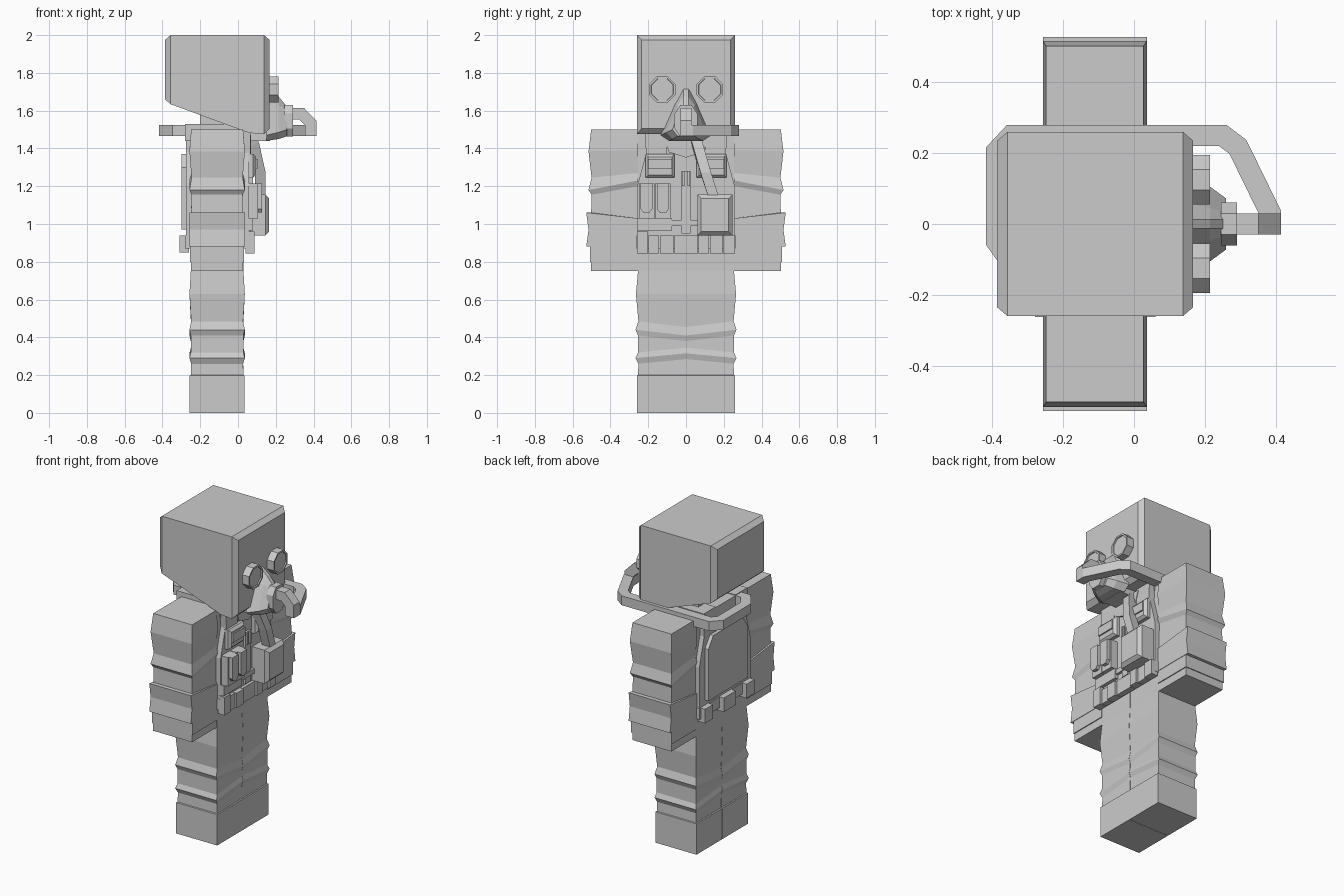
import bpy, bmesh, math
from mathutils import Vector

mat = bpy.data.materials.new("plain_grey")
mat.diffuse_color = (0.6, 0.6, 0.6, 1)


def finish(name, bm):
    bmesh.ops.recalc_face_normals(bm, faces=bm.faces)
    me = bpy.data.meshes.new(name)
    bm.to_mesh(me)
    bm.free()
    me.materials.append(mat)
    ob = bpy.data.objects.new(name, me)
    bpy.context.collection.objects.link(ob)
    return ob


def loft(name, rings, mirror=False):
    """Skin a list of equal-length point rings and cap both ends."""
    bm = bmesh.new()
    vs = [[bm.verts.new(p) for p in r] for r in rings]
    n = len(vs[0])
    for a, b in zip(vs, vs[1:]):
        for i in range(n):
            bm.faces.new((a[i], a[(i + 1) % n], b[(i + 1) % n], b[i]))
    bm.faces.new(vs[0])
    bm.faces.new(vs[-1])
    ob = finish(name, bm)
    if mirror:
        m = ob.modifiers.new("mirror", 'MIRROR')
        m.use_axis = (False, True, False)
    return ob


def rect(x0, x1, y0, y1, z):
    return [(x0, y0, z), (x1, y0, z), (x1, y1, z), (x0, y1, z)]


def box(name, x0, x1, y0, y1, z0, z1, mirror=False):
    return loft(name, [rect(x0, x1, y0, y1, z0), rect(x0, x1, y0, y1, z1)], mirror)


def plate(name, x0, x1, outline, mirror=False):
    """Extrude a (y, z) outline along x."""
    return loft(name, [[(x, y, z) for y, z in outline] for x in (x0, x1)], mirror)


def pouch(name, x0, x1, y0, y1, z0, z1, c=0.015):
    """Box with a front face chamfered inwards."""
    def ring(x, d):
        return [(x, y0 + d, z0 + d), (x, y1 - d, z0 + d), (x, y1 - d, z1 - d), (x, y0 + d, z1 - d)]
    s = c if x1 > x0 else -c
    return loft(name, [ring(x0, 0), ring(x1 - s, 0), ring(x1, c)])


def tube(name, path, ref, r):
    """Sweep a square section with mitred corners along a path."""
    pts, ref, rings = [Vector(p) for p in path], Vector(ref), []
    for i, p in enumerate(pts):
        a = (p - pts[i - 1]).normalized() if i else (pts[1] - p).normalized()
        b = (pts[i + 1] - p).normalized() if i < len(pts) - 1 else a
        t = (a + b).normalized()
        side = ref.cross(t).normalized() * r / max(t.dot(a), 0.5)
        up = ref * r
        rings.append([p + side + up, p - side + up, p - side - up, p + side - up])
    return loft(name, rings)


# limbs: rings of (outer z, inner z, swelling) so the cloth folds slant
def limb(name, y_in, y_out, rows):
    rings = []
    for zo, zi, g in rows:
        gx = min(g, 0.011)
        x0, x1, y1 = -0.246 - gx, 0.025 + gx, y_out + g
        rings.append([(x0, y_in, zi), (x1, y_in, zi), (x1, y1, zo), (x0, y1, zo)])
    return loft(name, rings, True)


limb("arms", 0.255, 0.5, [
    (0.75, 0.75, 0.002), (0.80, 0.80, 0.002), (0.80, 0.80, 0.008), (0.88, 0.88, 0.008),
    (0.88, 0.88, 0.028), (0.97, 0.96, 0.016), (1.06, 1.03, 0.028), (1.06, 1.03, 0.002),
    (1.155, 1.20, 0.0), (1.18, 1.23, 0.016), (1.245, 1.27, 0.0), (1.385, 1.39, 0.016),
    (1.5, 1.5, 0.002)])
limb("legs", 0.001, 0.25, [
    (0, 0, 0.01), (0.197, 0.197, 0.01), (0.2, 0.2, 0.004), (0.26, 0.285, 0.002),
    (0.29, 0.315, 0.017), (0.32, 0.345, 0.004), (0.41, 0.38, 0.004), (0.44, 0.41, 0.017),
    (0.485, 0.455, 0.002), (0.63, 0.63, 0.015), (0.75, 0.75, 0.004), (0.88, 0.88, 0.004)])

# torso and neck
box("torso", -0.245, 0.025, -0.255, 0.255, 0.84, 1.5)
box("neck", -0.2, 0.04, -0.16, 0.16, 1.45, 1.58)

# head, lofted from back to front with chamfered ends and slanted underside
loft("head", [[(x, -w, b), (x, w, b), (x, w, t), (x, -w, t)] for x, w, b, t in (
    (-0.386, 0.235, 1.66, 1.975), (-0.357, 0.26, 1.634, 2.0), (0.06, 0.26, 1.482, 2.0),
    (0.138, 0.26, 1.476, 2.0), (0.167, 0.235, 1.505, 1.975))])

# goggle lenses: octagonal rims with a recessed glass
for s in (-1, 1):
    rings = []
    for x, r in ((0.16, 0.075), (0.215, 0.075), (0.215, 0.064), (0.208, 0.062)):
        rings.append([(x, s * 0.125 + r * math.cos(math.pi * (i + .5) / 4),
                       1.712 + r * math.sin(math.pi * (i + .5) / 4)) for i in range(8)])
    loft("goggle_lens", rings)


# mask snout and breathing valve
def sym(x, half):
    return [(x, y, z) for y, z in half] + [(x, -y, z) for y, z in reversed(half)]


loft("mask_snout", [
    sym(0.15, [(0.012, 1.73), (0.06, 1.64), (0.135, 1.47), (0.09, 1.44)]),
    sym(0.215, [(0.012, 1.675), (0.045, 1.63), (0.105, 1.485), (0.07, 1.45)]),
    sym(0.26, [(0.012, 1.62), (0.035, 1.60), (0.072, 1.50), (0.045, 1.465)])])
loft("mask_valve", [sym(x, [(0.03, 1.63), (0.06, 1.585), (0.06, 1.505), (0.03, 1.462)])
                    for x in (0.245, 0.29)])
box("mask_chin", 0.06, 0.17, -0.08, 0.08, 1.44, 1.50)
plate("chin_collar", 0.02, 0.07, [(-0.12, 1.47), (-0.09, 1.38), (0, 1.352), (0.09, 1.38), (0.12, 1.47)])

# breathing tube: front elbow, then around the head to the back
tube("tube_elbow", [(0.28, 0, 1.583), (0.338, 0, 1.583), (0.385, 0, 1.535), (0.385, 0, 1.468)],
     (0, 1, 0), 0.03)
tube("air_tube", [(0.385, -0.028, 1.495), (0.385, 0.03, 1.495), (0.293, 0.218, 1.495), (0.25, 0.25, 1.495),
                  (-0.345, 0.25, 1.495), (-0.387, 0.205, 1.495), (-0.387, -0.05, 1.495),
                  (-0.33, -0.13, 1.495), (-0.24, -0.13, 1.495)], (0, 0, 1), 0.03)
# second hose, down to the filter box
tube("filter_hose", [(0.05, 0.045, 1.48), (0.085, 0.06, 1.42), (0.118, 0.105, 1.27), (0.118, 0.15, 1.13)],
     (0, 1, 0), 0.028)
pouch("filter_box", 0.04, 0.165, 0.06, 0.245, 0.94, 1.155, 0.02)

# vest: front and back panels joined by shoulder straps
vest = [(-0.258, 0.93), (0.258, 0.93), (0.258, 1.2), (0.21, 1.38), (0.21, 1.45),
        (-0.21, 1.45), (-0.21, 1.38), (-0.258, 1.2)]
plate("vest_front", 0.02, 0.058, vest)
plate("vest_back", -0.275, -0.24, vest)
box("shoulder_straps", -0.28, 0.03, 0.1, 0.22, 1.44, 1.53, True)
plate("strap_ends", 0.02, 0.066, [(0.1, 1.36), (0.21, 1.36), (0.22, 1.5), (0.1, 1.5)], True)
box("collar_back", -0.28, -0.18, -0.2, 0.2, 1.44, 1.525)
plate("back_pack", -0.298, -0.26, [(-0.2, 0.97), (0.2, 0.97), (0.2, 1.3), (0.15, 1.37),
                                   (-0.15, 1.37), (-0.2, 1.3)])

# chest pouches with flaps
for y0, y1 in ((-0.215, -0.06), (0.055, 0.215)):
    pouch("chest_pouch", 0.05, 0.095, y0, y1, 1.245, 1.37)
    box("chest_flap", 0.05, 0.104, y0 + 0.015, y1 - 0.015, 1.29, 1.345)

# magazine pouches on the left of the chest
for y0 in (-0.25, -0.163):
    box("magazine_pouch", 0.05, 0.105, y0, y0 + 0.082, 1.03, 1.215)
    plate("magazine", 0.1, 0.128, [(y0 + 0.01, 1.08), (y0 + 0.025, 1.06), (y0 + 0.057, 1.06),
                                   (y0 + 0.072, 1.08), (y0 + 0.072, 1.215), (y0 + 0.01, 1.215)])
box("lower_panel", 0.05, 0.08, -0.258, -0.075, 0.965, 1.03)

# central closure with clips
box("centre_strip", 0.05, 0.07, -0.025, 0.025, 0.95, 1.28)
box("closure_clips", 0.05, 0.08, 0.008, 0.02, 1.2, 1.28, True)
box("cross_strap", 0.05, 0.075, -0.075, 0.06, 0.99, 1.02)

# belt with pouches front and back
box("belt", -0.28, 0.06, -0.262, 0.262, 0.87, 0.94)
ys = [-0.262, -0.2, -0.14, -0.065, 0.065, 0.125, 0.195, 0.262]
for i, (a, b) in enumerate(zip(ys, ys[1:])):
    box("belt_pouch", 0.04, 0.087 - 0.01 * (i % 2), a + 0.002, b - 0.002, 0.845, 0.94 + 0.02 * (i in (0, 4)))
for a, b in ((-0.25, -0.17), (-0.06, 0.06), (0.17, 0.25)):
    box("back_belt_pouch", -0.31, -0.26, a, b, 0.85, 0.94)
